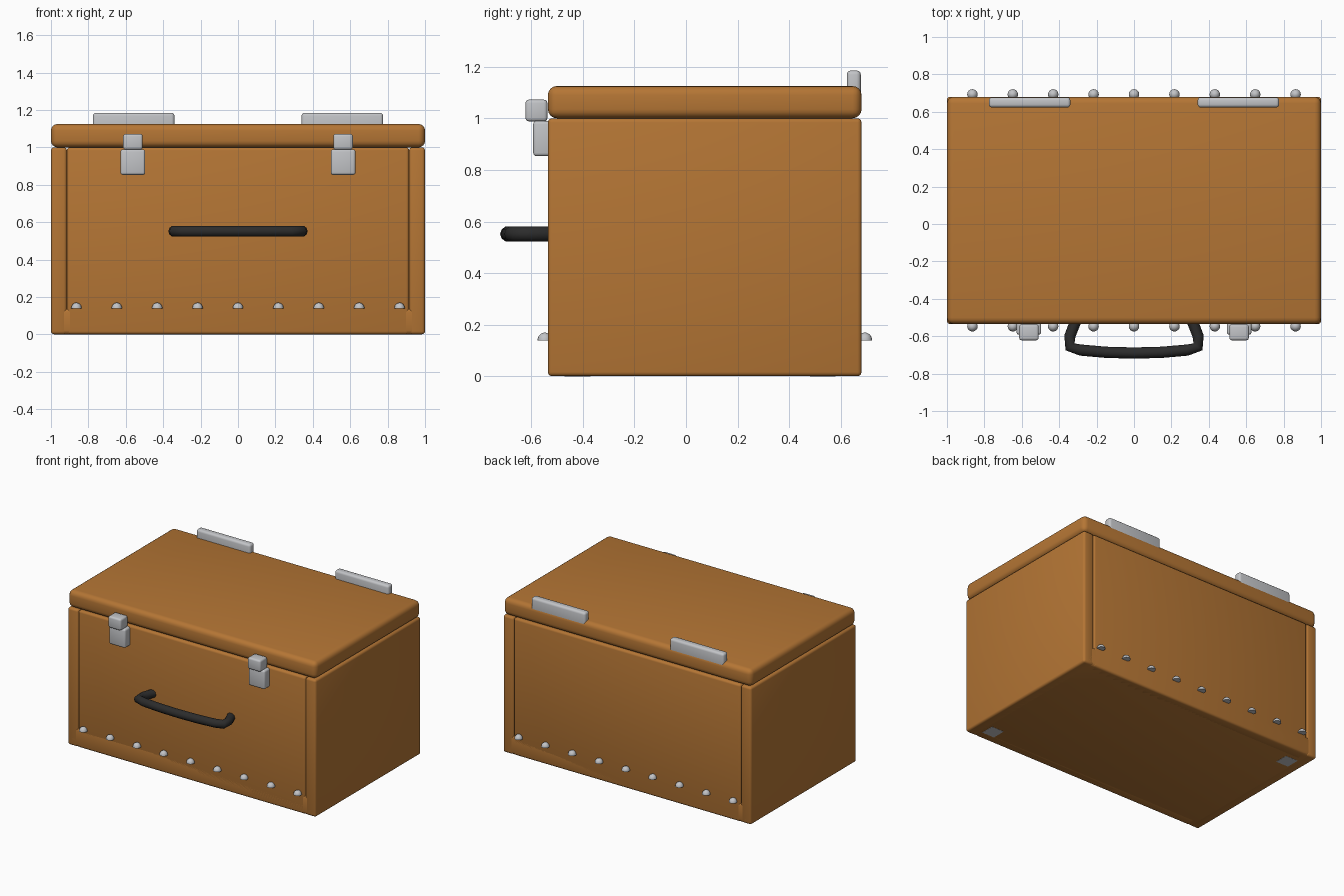
import bpy, bmesh, math
from mathutils import Vector

if "Cube" in bpy.data.objects:
    bpy.data.objects.remove(bpy.data.objects["Cube"])


def material(name, rgb):
    m = bpy.data.materials.new(name)
    m.diffuse_color = (*rgb, 1)
    m.use_nodes = True
    m.node_tree.nodes["Principled BSDF"].inputs["Base Color"].default_value = m.diffuse_color
    return m


WOOD = material("warm wood", (0.46, 0.18, 0.035))
STEEL = material("light steel", (0.54, 0.55, 0.57))
BLACK = material("black rubber", (0.025, 0.025, 0.025))


def finish(obj, mat):
    obj.data.materials.append(mat)
    bpy.context.collection.objects.link(obj)
    bpy.ops.object.select_all(action='DESELECT')
    obj.select_set(True)
    bpy.context.view_layer.objects.active = obj
    if obj.type == 'MESH':
        bpy.ops.object.shade_smooth_by_angle(angle=math.radians(40))
    return obj


def box(name, x, y, z, mat, bevel=0.02, segments=3):
    """Rounded box from (min, max) ranges."""
    bm = bmesh.new()
    bmesh.ops.create_cube(bm, size=1)
    for v in bm.verts:
        v.co = Vector([(r[0] + r[1]) / 2 + c * (r[1] - r[0])
                       for c, r in zip(v.co, (x, y, z))])
    if bevel:
        bmesh.ops.bevel(bm, geom=bm.edges[:], offset=bevel, segments=segments,
                        profile=0.5, affect='EDGES')
    me = bpy.data.meshes.new(name)
    bm.to_mesh(me)
    bm.free()
    return finish(bpy.data.objects.new(name, me), mat)


def dome(name, loc, r, height):
    """Half sphere with a flat underside."""
    bm = bmesh.new()
    bmesh.ops.create_uvsphere(bm, u_segments=16, v_segments=12, radius=r)
    bmesh.ops.bisect_plane(bm, geom=bm.verts[:] + bm.edges[:] + bm.faces[:],
                           plane_co=(0, 0, 0), plane_no=(0, 0, -1), clear_outer=True)
    bmesh.ops.holes_fill(bm, edges=[e for e in bm.edges if e.is_boundary])
    for v in bm.verts:
        v.co = Vector((v.co.x, v.co.y, v.co.z * height / r)) + Vector(loc)
    me = bpy.data.meshes.new(name)
    bm.to_mesh(me)
    bm.free()
    return finish(bpy.data.objects.new(name, me), STEEL)


F, B, T = -0.535, 0.68, 0.085      # front, back, board thickness
Z0 = 0.001

# Wooden boards of the chest
for side, s in (("left", -1), ("right", 1)):
    xs = sorted((s * 1.0, s * (1 - T)))
    box(f"{side}_board", xs, (F, B), (Z0, 1.0), WOOD, 0.016)
box("front_board", (-1 + T, 1 - T), (F, F + T), (Z0, 1.0), WOOD, 0.016)
box("back_board", (-1 + T, 1 - T), (B - T, B), (Z0, 1.0), WOOD, 0.016)
box("bottom_board", (-0.985, 0.985), (F, B), (Z0, 0.14), WOOD, 0.02)
box("lid", (-1, 1), (F, B), (1.0, 1.125), WOOD, 0.035, 4)

# Hinges and latches
for side, s in (("left", -1), ("right", 1)):
    hx = s * 0.558
    box(f"{side}_hinge", (hx - 0.218, hx + 0.218), (0.623, 0.677), (1.06, 1.185), STEEL, 0.016)
    lx = s * 0.562
    box(f"{side}_latch_plate", (lx - 0.066, lx + 0.066), (-0.592, -0.51), (0.853, 0.99), STEEL, 0.013)
    box(f"{side}_latch_clasp", (lx - 0.052, lx + 0.052), (-0.622, -0.537), (0.988, 1.072), STEEL, 0.013)

# Rivet rows
for row, y in (("front", -0.547), ("back", 0.693)):
    for i in range(9):
        dome(f"{row}_rivet_{i + 1}", (-0.864 + i * 0.216, y, 0.14), 0.028, 0.03)

# Foot pads, flush with the underside
for i, (x, y) in enumerate(((0.86, -0.42), (-0.87, 0.53))):
    box(f"foot_pad_{i + 1}", (x - 0.05, x + 0.05), (y - 0.05, y + 0.05), (0, 0.02), STEEL, 0)

# Carry handle
half = [(0.30, -0.49), (0.318, -0.535), (0.343, -0.60), (0.342, -0.657), (0.285, -0.674), (0.15, -0.686)]
path = [(-x, y) for x, y in half] + [(0, -0.69)] + half[::-1]
curve = bpy.data.curves.new("carry_handle", 'CURVE')
curve.dimensions = '3D'
curve.bevel_depth = 0.03
curve.bevel_resolution = 3
curve.use_fill_caps = True
spline = curve.splines.new('POLY')
spline.points.add(len(path) - 1)
for p, (x, y) in zip(spline.points, path):
    p.co = (x, y, 0.552, 1)
spline.use_smooth = True
finish(bpy.data.objects.new("carry_handle", curve), BLACK)
